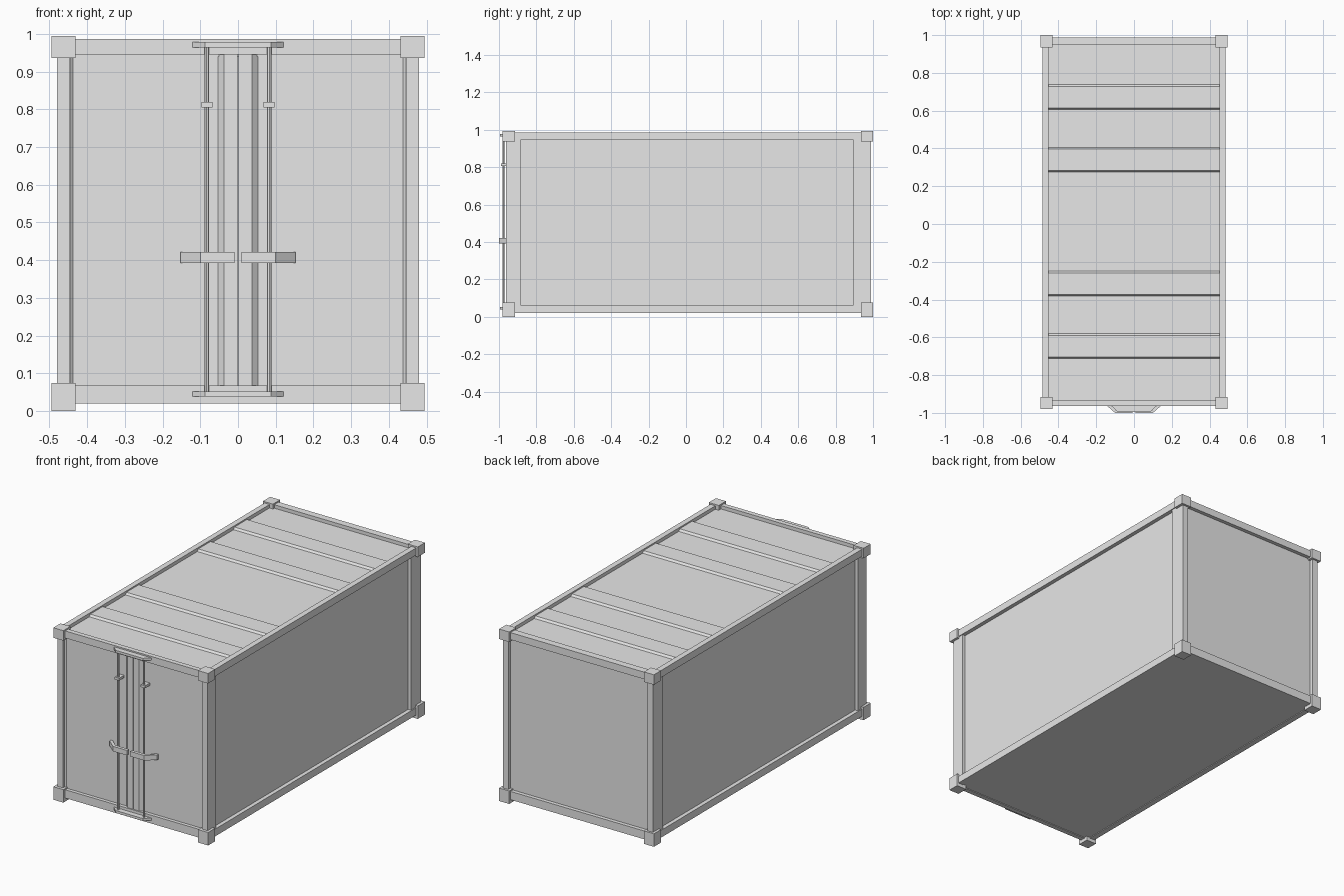
import bpy, bmesh
from mathutils import Matrix, Vector

if "Cube" in bpy.data.objects:
    bpy.data.objects.remove(bpy.data.objects["Cube"], do_unlink=True)

grey = bpy.data.materials.new("plain_grey")
grey.use_nodes = True
GREY = (0.8, 0.8, 0.8, 1)
grey.diffuse_color = GREY
grey.node_tree.nodes["Principled BSDF"].inputs["Base Color"].default_value = GREY


def finish(name, bm):
    bmesh.ops.recalc_face_normals(bm, faces=bm.faces)
    mesh = bpy.data.meshes.new(name)
    bm.to_mesh(mesh)
    bm.free()
    mesh.materials.append(grey)
    obj = bpy.data.objects.new(name, mesh)
    bpy.context.collection.objects.link(obj)
    return obj


def box(name, x, y, z):
    """Box from (low, high) ranges."""
    bm = bmesh.new()
    size = [b - a for a, b in (x, y, z)]
    mid = Vector([(a + b) / 2 for a, b in (x, y, z)])
    bmesh.ops.create_cube(bm, size=1, matrix=Matrix.Translation(mid) @ Matrix.Diagonal((*size, 1)))
    return finish(name, bm)


def prism(name, points, axis, low, high):
    """Extrude a profile along x (points are y, z) or z (points are x, y)."""
    bm = bmesh.new()
    to3d = (lambda a, b: (low, a, b)) if axis == "x" else (lambda a, b: (a, b, low))
    face = bm.faces.new([bm.verts.new(to3d(a, b)) for a, b in points])
    out = bmesh.ops.extrude_face_region(bm, geom=[face])
    step = Vector((high - low, 0, 0)) if axis == "x" else Vector((0, 0, high - low))
    bmesh.ops.translate(bm, vec=step, verts=[v for v in out["geom"] if isinstance(v, bmesh.types.BMVert)])
    return finish(name, bm)


def span(side, a, b):
    return tuple(sorted((side * a, side * b)))


FRONT, BACK = -0.963, 0.988
DOOR = -0.943
LOW, HIGH = 0.02, 0.986

# Wall panels and floor
for side, label in ((1, "left"), (-1, "right")):
    box(label + "_wall", span(side, 0.44, 0.462), (-0.93, 0.96), (0.03, 0.96))
box("back_wall", (-0.46, 0.46), (0.94, 0.966), (0.03, 0.96))
box("floor", (-0.46, 0.46), (-0.94, 0.96), (0.024, 0.05))

# Roof with four raised ridges
profile = [(-0.945, 0.94), (-0.945, 0.966)]
for a, b in ((-0.712, -0.58), (-0.381, -0.25), (0.275, 0.405), (0.606, 0.738)):
    profile += [(a, 0.966), (a + 0.009, 0.978), (b - 0.009, 0.978), (b, 0.966)]
profile += [(0.95, 0.966), (0.95, 0.94)]
prism("roof", profile, "x", -0.46, 0.46)

# Frame: corner blocks, posts and side rails
for side, label in ((1, "left"), (-1, "right")):
    for y, end in (((-0.98, -0.915), "front"), ((0.935, 1.0), "back")):
        for z, level in (((0, 0.075), "lower"), ((0.936, 0.994), "upper")):
            box(f"{end}_{label}_{level}_corner", span(side, 0.431, 0.495), y, z)
    for y, end in (((FRONT, -0.885), "front"), ((0.895, BACK), "back")):
        box(f"{end}_{label}_post", span(side, 0.445, 0.48), y, (0.04, 0.96))
    for z, level in (((LOW, 0.062), "lower"), ((0.945, HIGH), "upper")):
        box(f"{label}_{level}_rail", span(side, 0.453, 0.485), (-0.95, 0.97), z)

# Frame: end beams
for y, end in (((FRONT, -0.935), "front"), ((0.947, BACK), "back")):
    box(end + "_lower_beam", (-0.46, 0.46), y, (LOW, 0.068))
    box(end + "_upper_beam", (-0.46, 0.46), y, (0.945, HIGH))

# Doors, locking rods, guides and handles
for side, label in ((1, "left"), (-1, "right")):
    leaf = [(0.0015, -0.92), (0.0015, -0.957), (0.037, -0.957), (0.053, DOOR),
            (0.438, DOOR), (0.446, -0.95), (0.446, -0.92)]
    prism(label + "_door", [(side * x, y) for x, y in leaf], "z", 0.068, 0.945)

    bm = bmesh.new()
    bmesh.ops.create_cone(bm, cap_ends=True, segments=8, radius1=0.006, radius2=0.006, depth=0.92,
                          matrix=Matrix.Translation((side * 0.083, -0.976, 0.508)))
    finish(label + "_lock_rod", bm)
    box(label + "_rod_guide", span(side, 0.068, 0.097), (-0.988, DOOR), (0.805, 0.819))

    handle = [(0.009, -0.982), (0.009, -1.0), (0.1, -1.0), (0.152, -0.955),
              (0.152, DOOR), (0.141, DOOR), (0.096, -0.982)]
    prism(label + "_handle", [(side * x, y) for x, y in handle], "z", 0.393, 0.422)

# Brackets holding the rod ends
bracket = [(-0.12, FRONT), (-0.087, -0.994), (0.087, -0.994), (0.12, FRONT)]
for z, level in ((0.038, "lower"), (0.964, "upper")):
    prism(level + "_rod_bracket", bracket, "z", z, z + 0.014)
